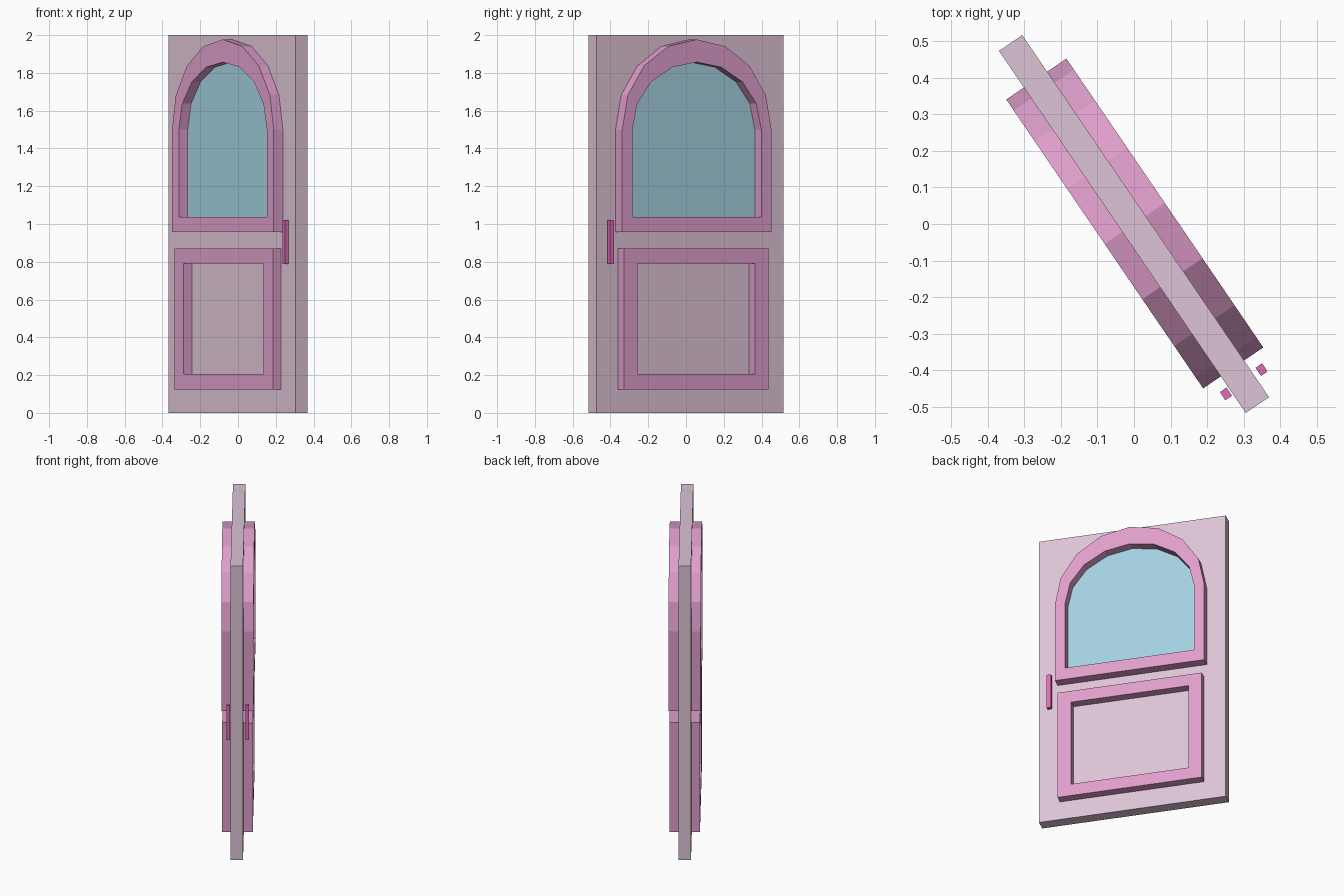
import bpy, bmesh, math
from mathutils import Matrix

if "Cube" in bpy.data.objects:
    bpy.data.objects.remove(bpy.data.objects["Cube"])

# The door is built in its own frame (x = width, y = depth) and turned about z
TURN = Matrix.Rotation(math.atan2(-0.826, 0.563), 4, 'Z')
HALF = 0.0385  # half slab thickness


def material(name, rgb):
    m = bpy.data.materials.new(name)
    lin = [(c / 255 / 12.92 if c < 11 else ((c / 255 + 0.055) / 1.055) ** 2.4) for c in rgb]
    m.diffuse_color = (*lin, 1)
    m.use_nodes = True
    m.node_tree.nodes["Principled BSDF"].inputs["Base Color"].default_value = m.diffuse_color
    return m


SLAB = material("pale_mauve", (221, 196, 214))
TRIM = material("pink", (223, 158, 203))
GRIP = material("deep_pink", (222, 108, 180))
GLASS = material("light_blue", (163, 208, 223))


def solid(name, mat, outer, d0, d1, inner=None):
    """Extrude a loop of (width, height) points between two depths, with an optional hole."""
    bm = bmesh.new()
    n = len(outer)

    def ring(pts, d):
        return [bm.verts.new((x, d, z)) for x, z in pts]

    o0, o1 = ring(outer, d0), ring(outer, d1)
    if inner:
        i0, i1 = ring(inner, d0), ring(inner, d1)
        pairs = [(o0, o1), (o1, i1), (i1, i0), (i0, o0)]
    else:
        bm.faces.new(o0)
        bm.faces.new(o1)
        pairs = [(o0, o1)]
    for a, b in pairs:
        for k in range(n):
            j = (k + 1) % n
            bm.faces.new((a[k], a[j], b[j], b[k]))
    bmesh.ops.recalc_face_normals(bm, faces=bm.faces)
    bm.transform(TURN)
    me = bpy.data.meshes.new(name)
    bm.to_mesh(me)
    bm.free()
    me.materials.append(mat)
    ob = bpy.data.objects.new(name, me)
    bpy.context.collection.objects.link(ob)
    return ob


def rect(x0, x1, z0, z1):
    return [(x0, z0), (x1, z0), (x1, z1), (x0, z1)]


def arch(a, b, z0, zc=1.5, seg=8):
    """Straight sides with a half-ellipse on top."""
    arc = [(a * math.cos(math.pi * k / seg), zc + b * math.sin(math.pi * k / seg))
           for k in range(seg + 1)]
    return [(-a, z0), (a, z0)] + arc


# Door slab
solid("door_slab", SLAB, rect(-0.599, 0.599, 0, 2), -HALF, HALF)

# Window, lower panel moulding and handle on both sides
window_outer, window_inner = arch(0.478, 0.477, 0.957), arch(0.413, 0.357, 1.037)
panel_outer, panel_inner = rect(-0.461, 0.463, 0.125, 0.87), rect(-0.376, 0.376, 0.206, 0.79)
for side, sign, win_d, panel_d, grip_d in (("front", -1, 0.097, 0.092, 0.054),
                                           ("back", 1, 0.102, 0.097, 0.064)):
    solid(side + "_window_frame", TRIM, window_outer, sign * HALF, sign * win_d, window_inner)
    solid(side + "_window_glass", GLASS, window_inner, sign * (HALF - 0.002), sign * (HALF + 0.002))
    solid(side + "_panel_frame", TRIM, panel_outer, sign * HALF, sign * panel_d, panel_inner)
    solid(side + "_handle", GRIP, rect(0.512, 0.539, 0.787, 1.022),
          sign * grip_d - 0.011, sign * grip_d + 0.011)
